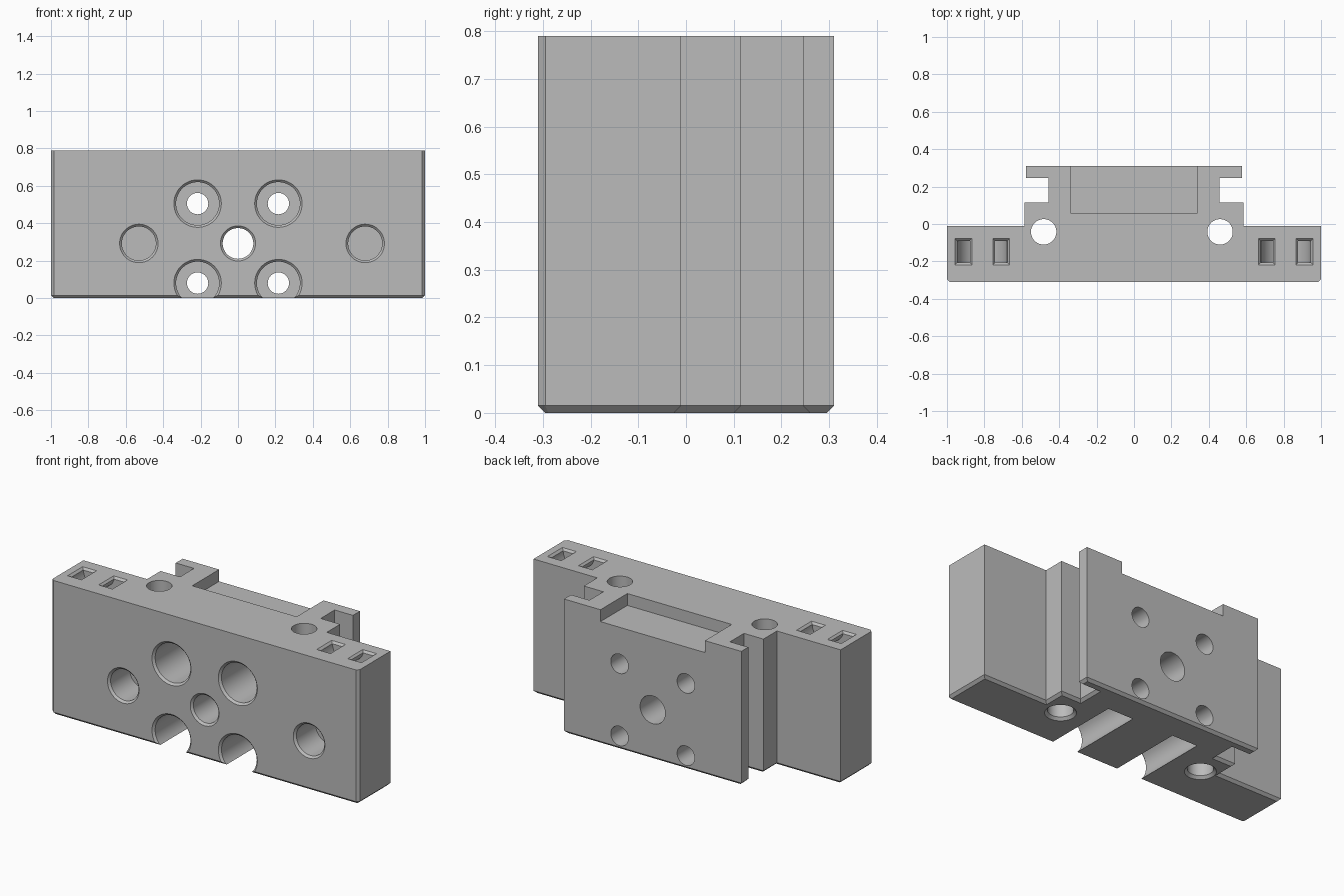
import bpy, bmesh, math
from mathutils import Vector

old = bpy.data.objects.get("Cube")
if old:
    bpy.data.objects.remove(old, do_unlink=True)

TOP, FRONT, CHAMFER = 0.79, -0.31, 0.015

grey = bpy.data.materials.new("plain grey")
grey.use_nodes = True
grey.diffuse_color = (0.5, 0.5, 0.5, 1)
grey.node_tree.nodes["Principled BSDF"].inputs["Base Color"].default_value = (0.5, 0.5, 0.5, 1)


def loft(name, rings):
    """Closed solid skinned through matching rings of points."""
    bm = bmesh.new()
    loops = [[bm.verts.new(p) for p in ring] for ring in rings]
    n = len(loops[0])
    for a, b in zip(loops, loops[1:]):
        for i in range(n):
            j = (i + 1) % n
            bm.faces.new((a[i], a[j], b[j], b[i]))
    bm.faces.new(loops[0])
    bm.faces.new(loops[-1])
    bmesh.ops.recalc_face_normals(bm, faces=bm.faces)
    mesh = bpy.data.meshes.new(name)
    bm.to_mesh(mesh)
    bm.free()
    mesh.materials.append(grey)
    ob = bpy.data.objects.new(name, mesh)
    bpy.context.collection.objects.link(ob)
    return ob


def inset(points, d):
    """Mitred inward offset of a counter-clockwise outline."""
    result = []
    for i, p in enumerate(points):
        a = (p - points[i - 1]).normalized()
        b = (points[(i + 1) % len(points)] - p).normalized()
        na, nb = Vector((-a.y, a.x)), Vector((-b.y, b.x))
        result.append(p + (na + nb) * d / (1 + na.dot(nb)))
    return result


def at_height(points, z):
    return [(p.x, p.y, z) for p in points]


# Main block: stepped rail outline with a chamfered underside
half = [(0.985, FRONT), (1.0, FRONT + 0.015), (1.0, -0.01), (0.585, -0.01),
        (0.585, 0.115), (0.458, 0.115), (0.458, 0.245), (0.577, 0.245), (0.577, 0.31)]
outline = [Vector(p) for p in half] + [Vector((-x, y)) for x, y in reversed(half)]
block = loft("carriage_block", [at_height(inset(outline, CHAMFER), 0),
                                at_height(outline, CHAMFER), at_height(outline, TOP)])


def carve(cutter):
    mod = block.modifiers.new("cut", 'BOOLEAN')
    mod.operation, mod.solver, mod.object = 'DIFFERENCE', 'EXACT', cutter
    bpy.context.view_layer.objects.active = block
    bpy.ops.object.modifier_apply(modifier=mod.name)
    bpy.data.objects.remove(cutter, do_unlink=True)


def bore(origin, axis, steps, sides=48):
    """Round hole from (radius, depth) steps along an axis."""
    origin, axis = Vector(origin), Vector(axis)
    u = Vector((1, 0, 0))
    v = axis.cross(u)
    turn = [math.tau * i / sides for i in range(sides)]
    carve(loft("bore_cutter", [[origin + axis * d + (u * math.cos(t) + v * math.sin(t)) * r
                                for t in turn] for r, d in steps]))


def rect(cx, cy, hx, hy, z):
    return [(cx + sx * hx, cy + sy * hy, z) for sx, sy in ((-1, -1), (1, -1), (1, 1), (-1, 1))]


# Shallow recess in the top at the back
carve(loft("recess_cutter", [rect(0, 0.26, 0.34, 0.2, z) for z in (TOP - 0.07, TOP + 0.05)]))

# Four counterbored screw holes, the lower pair breaking through the underside
INWARD = (0, 1, 0)
for x in (-0.216, 0.216):
    for z in (0.505, 0.08):
        bore((x, FRONT, z), INWARD, [(0.127, -0.03), (0.127, 0), (0.115, 0.012), (0.115, 0.46),
                                     (0.057, 0.46), (0.057, 0.7)])

# Central through hole
bore((0, FRONT, 0.292), INWARD, [(0.094, -0.03), (0.094, 0), (0.082, 0.012), (0.082, 0.7)])

# Blind magnet pockets in the front
for x in (-0.53, 0.68):
    bore((x, FRONT, 0.292), INWARD, [(0.103, -0.03), (0.103, 0), (0.091, 0.012), (0.091, 0.19)])

# Vertical through holes, chamfered below
for x in (-0.483, 0.46):
    bore((x, -0.042, 0), (0, 0, 1), [(0.083, -0.03), (0.083, 0), (0.068, 0.015), (0.068, 0.9)])

# Curved strap tunnels with flared mouths in the top
MID_Y, HALF_Y, HALF_W, ARC = -0.148, 0.058, 0.033, 0.101
for cx in (-0.811, 0.811):
    rings = []
    for i in range(25):
        t = math.pi + math.pi * i / 24
        rings.append([(cx + r * math.cos(t), MID_Y + s * HALF_Y, TOP + r * math.sin(t))
                      for r, s in ((ARC - HALF_W, -1), (ARC + HALF_W, -1),
                                   (ARC + HALF_W, 1), (ARC - HALF_W, 1))])
    for index, end in ((0, 0), (len(rings) + 1, -1)):
        rings.insert(index, [(x, y, z + 0.03) for x, y, z in rings[end]])
    carve(loft("tunnel_cutter", rings))
    for side in (-1, 1):
        x = cx + side * ARC
        carve(loft("mouth_cutter", [rect(x, MID_Y, HALF_W, HALF_Y, TOP - 0.012),
                                    rect(x, MID_Y, HALF_W + 0.012, HALF_Y + 0.012, TOP),
                                    rect(x, MID_Y, HALF_W + 0.012, HALF_Y + 0.012, TOP + 0.03)]))

# Smooth bores, crisp edges
bpy.ops.object.select_all(action='DESELECT')
block.select_set(True)
bpy.context.view_layer.objects.active = block
bpy.ops.object.shade_smooth_by_angle(angle=math.radians(30))
